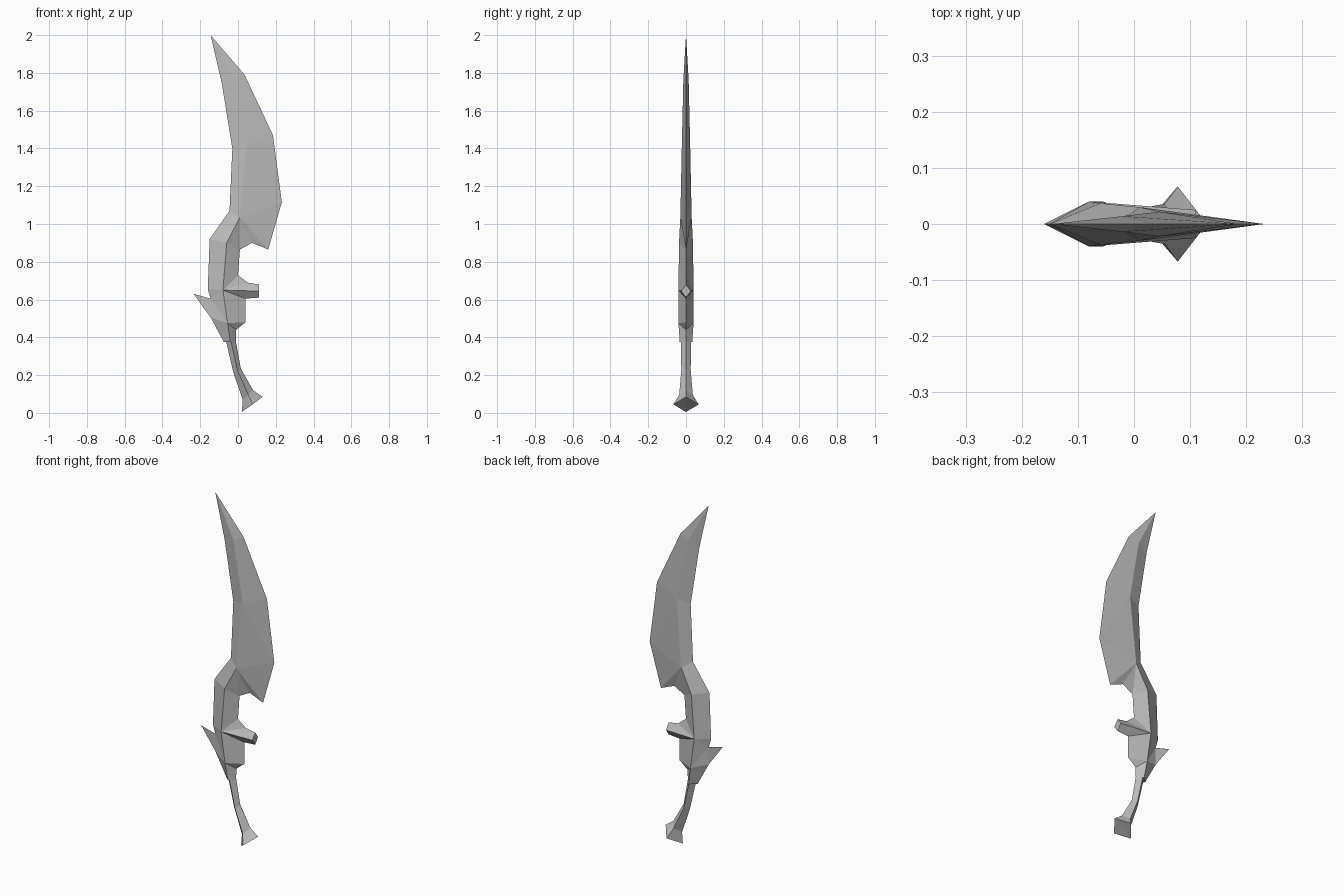
import bpy, bmesh

old = bpy.data.objects.get("Cube")
if old:
    bpy.data.objects.remove(old, do_unlink=True)

grey = bpy.data.materials.new("plain_grey_metal")
grey.use_nodes = True
colour = (0.5, 0.5, 0.5, 1)
grey.diffuse_color = colour
grey.node_tree.nodes["Principled BSDF"].inputs["Base Color"].default_value = colour


def faceted_part(name, points, faces):
    """Build the front half from named points (x, z, half thickness) and mirror it."""
    bm = bmesh.new()
    verts = {}
    for face in faces:
        for key in face.split():
            if key not in verts:
                x, z, y = (*points[key], 0)[:3]
                verts[key] = bm.verts.new((x, -y, z))
        bm.faces.new([verts[key] for key in face.split()])
    geom = bm.verts[:] + bm.edges[:] + bm.faces[:]
    bmesh.ops.mirror(bm, geom=geom, axis='Y', merge_dist=0.0005)
    bmesh.ops.remove_doubles(bm, verts=bm.verts[:], dist=0.0005)
    bmesh.ops.recalc_face_normals(bm, faces=bm.faces[:])
    mesh = bpy.data.meshes.new(name)
    bm.to_mesh(mesh)
    bm.free()
    mesh.materials.append(grey)
    obj = bpy.data.objects.new(name, mesh)
    bpy.context.collection.objects.link(obj)


# Shared points where blade meets grip
joint = {
    "back_root": (-0.045, 1.07), "ridge_root": (0.01, 1.035, 0.03),
    "notch": (0.01, 0.865),
}

# Curved blade: spine, raised ridge and cutting edge
faceted_part("blade", {
    **joint,
    "tip": (-0.145, 2.0),
    "back_high": (-0.085, 1.74), "ridge_high": (-0.02, 1.765, 0.014), "edge_high": (0.035, 1.79),
    "back_mid": (-0.03, 1.40), "ridge_mid": (0.045, 1.42, 0.022), "edge_mid": (0.185, 1.47),
    "belly": (0.232, 1.115), "barb": (0.16, 0.865), "hollow": (0.075, 0.90),
}, [
    "tip back_high ridge_high", "tip ridge_high edge_high",
    "back_high back_mid ridge_mid ridge_high", "ridge_high ridge_mid edge_mid edge_high",
    "back_mid back_root ridge_root ridge_mid",
    "ridge_mid belly edge_mid", "ridge_mid ridge_root belly",
    "ridge_root barb belly", "ridge_root hollow barb", "ridge_root notch hollow",
])

# Angular guard with a blunt spur in front and a spike behind
faceted_part("guard", {
    **joint,
    "back_bend": (-0.15, 0.92), "ridge_bend": (-0.06, 0.90, 0.037),
    "back_low": (-0.16, 0.655), "ridge_low": (-0.08, 0.65, 0.04), "throat": (0.0, 0.73),
    "spur_neck": (0.05, 0.69), "spur_top": (0.11, 0.68),
    "spur_side": (0.11, 0.645, 0.025), "spur_bottom": (0.11, 0.61),
    "block_top": (0.04, 0.605), "block_low": (0.04, 0.48), "block_under": (-0.01, 0.44),
    "spike_root": (-0.145, 0.605), "spike": (-0.235, 0.63), "spike_base": (-0.145, 0.505),
    "ridge_block": (-0.055, 0.475, 0.04), "heel": (-0.115, 0.45),
    "back_end": (-0.075, 0.375), "ridge_end": (-0.04, 0.375, 0.033), "front_end": (-0.012, 0.375),
}, [
    "back_root back_bend ridge_bend ridge_root", "ridge_root ridge_bend notch",
    "back_bend back_low ridge_low ridge_bend", "ridge_bend ridge_low throat notch",
    "ridge_low spur_neck throat", "ridge_low spur_side spur_neck",
    "spur_neck spur_side spur_top", "spur_top spur_side spur_bottom",
    "ridge_low spur_bottom spur_side", "ridge_low block_top spur_bottom",
    "ridge_low ridge_block block_low block_top", "ridge_block block_under block_low",
    "back_low spike_root ridge_low", "spike_root ridge_block ridge_low",
    "spike_root spike spike_base ridge_block", "spike_base heel ridge_block",
    "heel back_end ridge_end ridge_block", "ridge_block ridge_end front_end block_under",
    "back_end front_end ridge_end",
])

# Slim diamond handle flaring into the pommel: back, ridge and front per section
sections = [
    ((-0.068, 0.40), (-0.042, 0.40, 0.026), (-0.015, 0.40)),
    ((-0.025, 0.215), (-0.003, 0.225, 0.025), (0.015, 0.235)),
    ((0.025, 0.07), (0.055, 0.095, 0.036), (0.08, 0.12)),
    ((0.02, 0.005), (0.078, 0.045, 0.067), (0.13, 0.085)),
]
points = {f"{n}{i}": p for i, s in enumerate(sections) for n, p in zip("brf", s)}
faces = ["b0 r0 f0", "b3 f3 r3"]
for i in range(len(sections) - 1):
    j = i + 1
    faces += [f"b{i} b{j} r{j} r{i}", f"r{i} r{j} f{j} f{i}"]
faceted_part("handle", points, faces)
